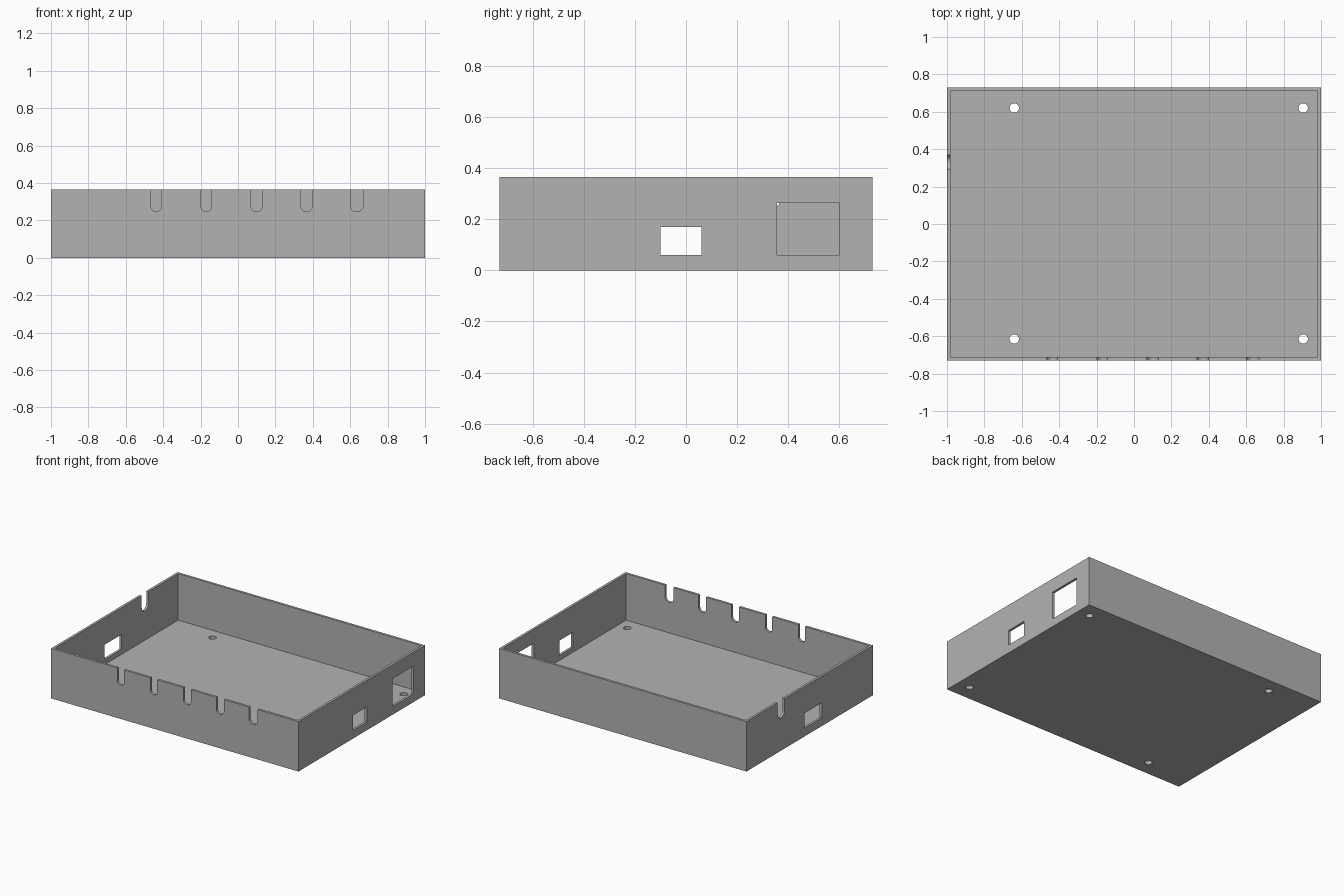
import bpy, bmesh, math
from mathutils import Vector

cube = bpy.data.objects.get("Cube")
if cube:
    bpy.data.objects.remove(cube, do_unlink=True)

WIDTH, DEPTH, HEIGHT, WALL = 2.0, 1.46, 0.365, 0.025
X, Y = WIDTH / 2, DEPTH / 2

grey = bpy.data.materials.new("mid_grey")
grey.use_nodes = True
colour = (0.45, 0.45, 0.45, 1)
grey.diffuse_color = colour
grey.node_tree.nodes["Principled BSDF"].inputs["Base Color"].default_value = colour


def prism(bm, points, sweep):
    """Extrude a closed outline along the sweep vector."""
    face = bm.faces.new([bm.verts.new(p) for p in points])
    new = bmesh.ops.extrude_face_region(bm, geom=[face])["geom"]
    bmesh.ops.translate(bm, vec=sweep, verts=[v for v in new if isinstance(v, bmesh.types.BMVert)])


def box(bm, low, high):
    (x0, y0, z0), (x1, y1, z1) = low, high
    prism(bm, [(x0, y0, z0), (x1, y0, z0), (x1, y1, z0), (x0, y1, z0)], Vector((0, 0, z1 - z0)))


def slot_outline(centre, radius, bottom, steps=16):
    """Round-bottomed notch, open above the rim, as (along, z) pairs."""
    pts = [(centre + radius, HEIGHT + WALL), (centre - radius, HEIGHT + WALL)]
    for i in range(steps + 1):
        a = math.pi * (1 + i / steps)
        pts.append((centre + radius * math.cos(a), bottom + radius + radius * math.sin(a)))
    return pts


def make_object(name, bm):
    bmesh.ops.recalc_face_normals(bm, faces=bm.faces)
    mesh = bpy.data.meshes.new(name)
    bm.to_mesh(mesh)
    bm.free()
    mesh.materials.append(grey)
    obj = bpy.data.objects.new(name, mesh)
    bpy.context.collection.objects.link(obj)
    return obj


# Open tray: solid block with its top face inset and pushed down to the floor
bm = bmesh.new()
box(bm, (-X, -Y, 0), (X, Y, HEIGHT))
bmesh.ops.recalc_face_normals(bm, faces=bm.faces)
top = max(bm.faces, key=lambda f: f.calc_center_median().z)
bmesh.ops.inset_region(bm, faces=[top], thickness=WALL)
cavity = bmesh.ops.extrude_face_region(bm, geom=[top])["geom"]
bmesh.ops.translate(bm, vec=(0, 0, WALL - HEIGHT),
                    verts=[v for v in cavity if isinstance(v, bmesh.types.BMVert)])
bmesh.ops.delete(bm, geom=[top], context="FACES")
tray = make_object("enclosure_tray", bm)

cut = bmesh.new()
# Cable notches along the front rim
for x, r in ((-0.437, 0.028), (-0.17, 0.028), (0.1, 0.03), (0.367, 0.03), (0.635, 0.034)):
    pts = [(u, -Y - WALL, z) for u, z in slot_outline(x, r, 0.247)]
    prism(cut, pts, Vector((0, WALL * 3, 0)))
# Cable notch on the -x wall
pts = [(-X - WALL, u, z) for u, z in slot_outline(0.33, 0.039, 0.24)]
prism(cut, pts, Vector((WALL * 3, 0, 0)))
# Rectangular ports in the side walls: wall sign, y range, z top
for side, y0, y1, z1 in ((1, -0.10, 0.06, 0.17), (1, 0.355, 0.60, 0.263), (-1, -0.14, 0.06, 0.17)):
    x = side * X
    box(cut, (x - WALL * 2, y0, 0.06), (x + WALL * 2, y1, z1))
# Screw holes through the floor
for x in (-0.64, 0.905):
    for y in (-0.615, 0.62):
        ring = [i * math.tau / 32 for i in range(32)]
        prism(cut, [(x + 0.025 * math.cos(a), y + 0.025 * math.sin(a), -WALL) for a in ring],
              Vector((0, 0, WALL * 3)))
cutter = make_object("opening_cutter", cut)
cutter.hide_render = True

# Cut all openings, then discard the cutter
mod = tray.modifiers.new("openings", "BOOLEAN")
mod.operation = "DIFFERENCE"
mod.solver = "EXACT"
mod.object = cutter
bpy.ops.object.select_all(action="DESELECT")
tray.select_set(True)
bpy.context.view_layer.objects.active = tray
bpy.ops.object.modifier_apply(modifier=mod.name)
bpy.data.objects.remove(cutter, do_unlink=True)
bpy.ops.object.shade_smooth_by_angle(angle=math.radians(30))
